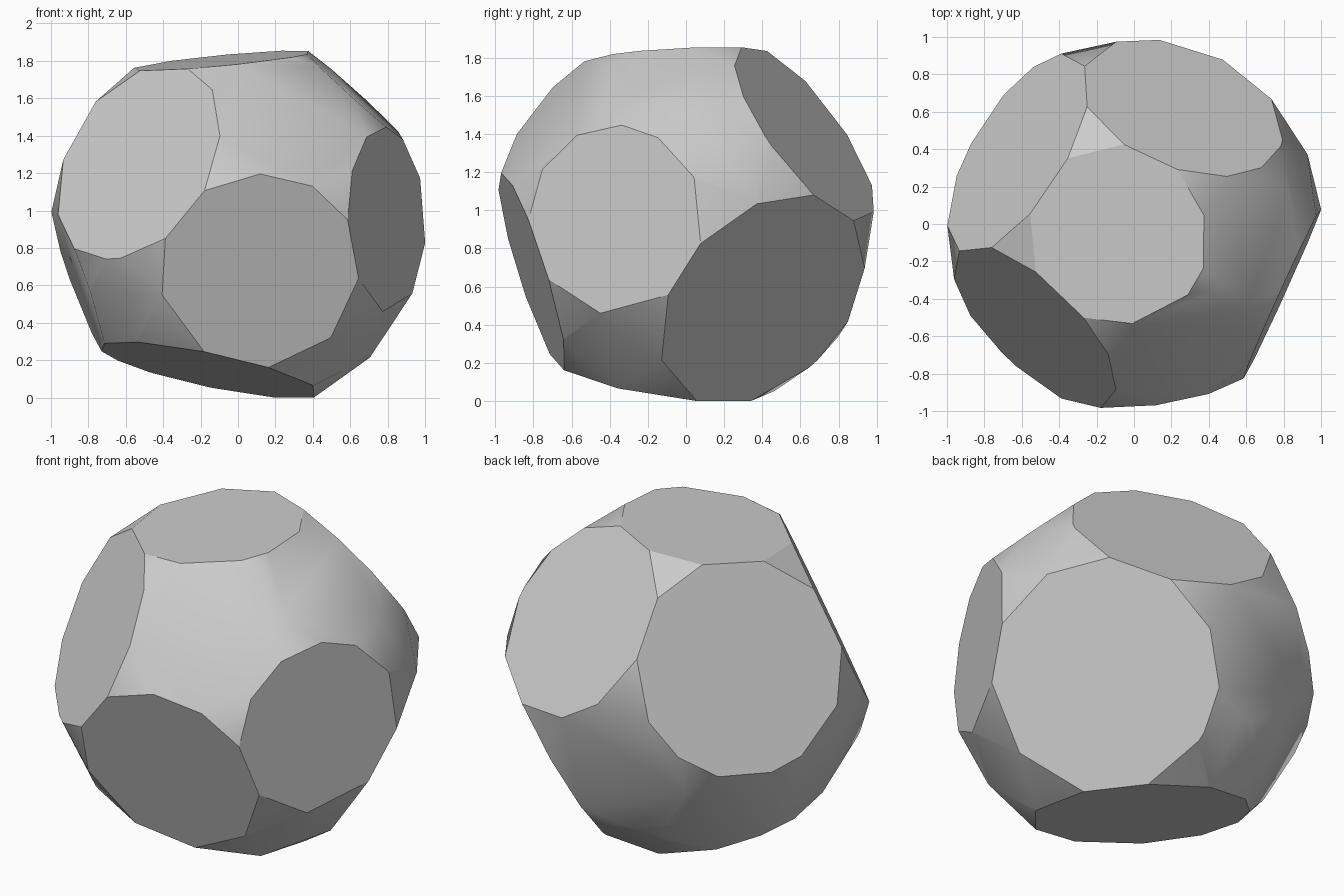
import bpy, bmesh
from mathutils import Vector

CENTRE = Vector((0, -0.01, 0.915))

# Large crisp facets: outward direction and distance from the ball centre
CRISP = [
    ((-0.642, -0.656, 0.397), 0.829),
    ((0.134, -0.946, -0.296), 0.840),
    ((0.910, -0.414, 0.029), 0.872),
    ((-0.097, -0.060, 0.993), 0.892),
    ((0.315, 0.757, 0.573), 0.839),
    ((0.685, 0.525, -0.506), 0.776),
    ((-0.205, -0.152, -0.967), 0.792),
    ((-0.779, 0.477, 0.408), 0.809),
]
# Medium soft facets between them
SOFT = [
    ((0.299, -0.733, 0.612), 0.909),
    ((0.670, -0.055, 0.741), 0.942),
    ((-0.170, 0.962, -0.217), 0.916),
    ((-0.690, 0.510, -0.510), 0.925),
    ((-0.935, -0.100, -0.340), 0.907),
    ((0.616, -0.401, -0.677), 0.960),
    ((0.902, 0.253, 0.348), 0.980),
    ((-0.612, -0.672, -0.417), 0.961),
    ((-0.124, 0.654, -0.747), 0.971),
]
# Small corner cuts: the middle point of each, square to the ball centre
CORNERS = [
    (-0.607, -0.10, 0.787), (-0.14, -0.56, 0.817), (-0.213, 0.468, 0.862),
    (0.34, -0.307, 0.905), (0.36, 0.205, 0.91), (-0.053, -0.935, 0.322),
    (0.532, -0.82, 0.178), (0.70, -0.44, 0.558), (0.637, -0.593, -0.445),
    (0.80, -0.22, -0.508), (0.503, -0.137, -0.822), (0.347, -0.537, -0.735),
    (0.823, 0.50, 0.235), (0.968, 0.173, 0.092), (0.78, 0.293, 0.548),
    (0.90, 0.02, 0.418), (0.288, 0.942, -0.045), (-0.25, 0.918, 0.292),
    (-0.967, -0.13, 0.158), (-0.60, 0.777, -0.158), (-0.903, 0.337, -0.218),
    (-0.723, 0.153, -0.645), (-0.667, -0.437, -0.548), (-0.763, -0.59, -0.215),
    (-0.487, -0.822, -0.222), (-0.377, -0.683, -0.565), (0.053, 0.50, -0.835),
    (0.048, 0.77, -0.615), (-0.29, 0.735, -0.598), (-0.323, 0.495, -0.778),
]
crisp = [(Vector(n).normalized(), d) for n, d in CRISP]
soft = [(Vector(n).normalized(), d) for n, d in SOFT]
corners = [(Vector(p).normalized(), Vector(p).length) for p in CORNERS]

# Carve a block with every facet plane, closing each cut
bm = bmesh.new()
bmesh.ops.create_cube(bm, size=3)
for n, d in crisp + soft + corners:
    cut = bmesh.ops.bisect_plane(
        bm, geom=bm.verts[:] + bm.edges[:] + bm.faces[:], dist=1e-5,
        plane_co=n * d, plane_no=n, clear_outer=True)
    rim = [e for e in bm.edges if e.is_boundary]
    if len(rim) > 2:
        bmesh.ops.contextual_create(bm, geom=rim)
bmesh.ops.remove_doubles(bm, verts=bm.verts, dist=0.004)
bmesh.ops.recalc_face_normals(bm, faces=bm.faces)

# Crisp facets stay flat with sharp rims, the rest is smooth
for f in bm.faces:
    f.smooth = True
for f in bm.faces:
    if any(f.normal.dot(n) > 0.999 for n, d in crisp):
        f.smooth = False
        for e in f.edges:
            e.smooth = False
bmesh.ops.translate(bm, verts=bm.verts, vec=CENTRE)
low = min(v.co.z for v in bm.verts)
bmesh.ops.translate(bm, verts=bm.verts, vec=(0, 0, -low))

mesh = bpy.data.meshes.new("faceted_ball")
bm.to_mesh(mesh)
bm.free()
grey = bpy.data.materials.new("light_grey")
grey.diffuse_color = (0.6, 0.6, 0.6, 1)
mesh.materials.append(grey)
ball = bpy.data.objects.new("faceted_ball", mesh)
bpy.context.collection.objects.link(ball)
